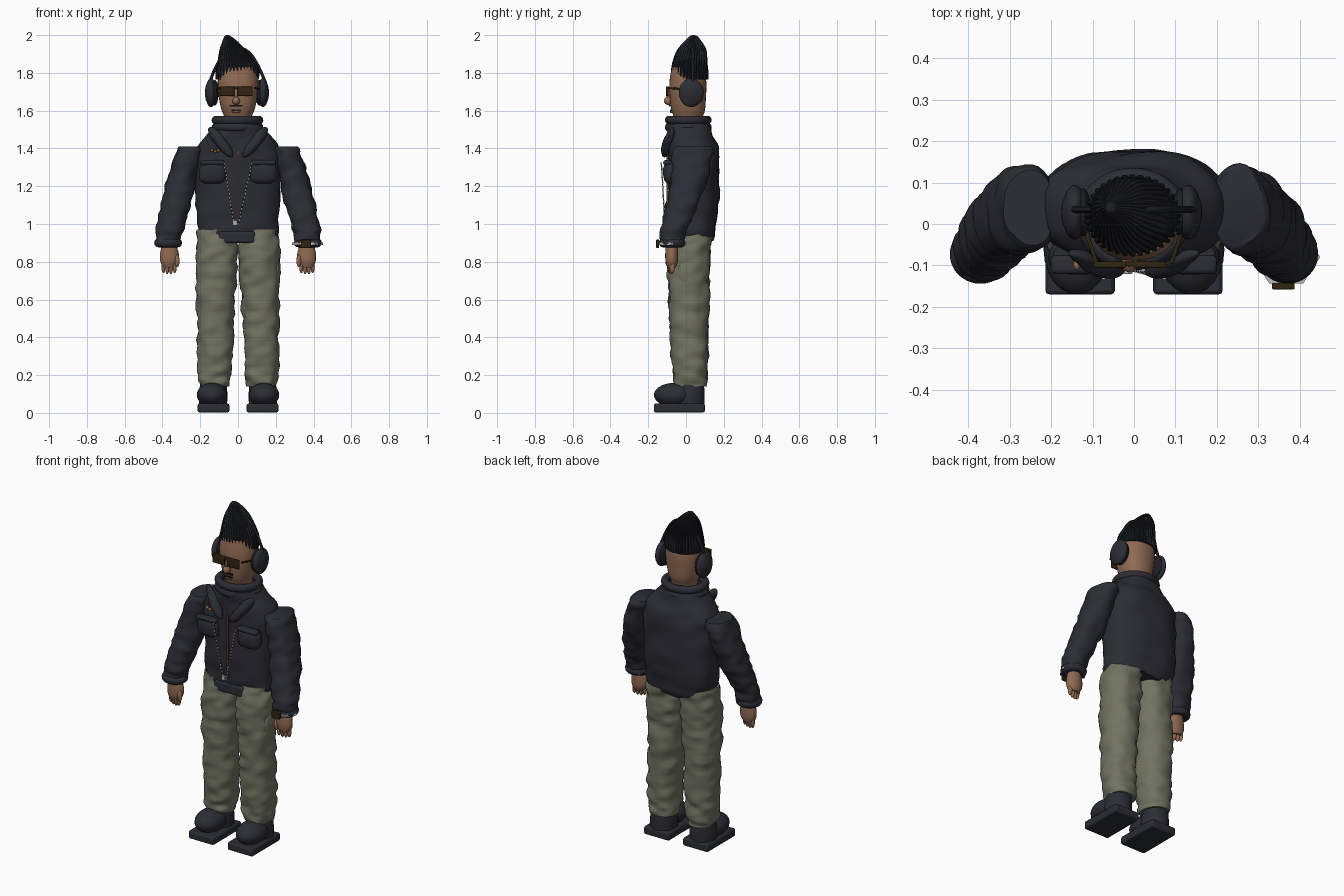
import bpy, math, random
from mathutils import Vector, noise

if "Cube" in bpy.data.objects:
    bpy.data.objects.remove(bpy.data.objects["Cube"], do_unlink=True)
random.seed(4)


def material(name, r, g, b):
    m = bpy.data.materials.new(name)
    m.use_nodes = True
    m.diffuse_color = (r, g, b, 1)
    m.node_tree.nodes["Principled BSDF"].inputs["Base Color"].default_value = (r, g, b, 1)
    return m


CLOTH = material("charcoal cloth", 0.025, 0.026, 0.035)
KNIT = material("black knit", 0.012, 0.013, 0.017)
KHAKI = material("khaki", 0.165, 0.17, 0.12)
SKIN = material("skin", 0.28, 0.145, 0.085)
LENS = material("dark amber", 0.03, 0.018, 0.005)
METAL = material("pale metal", 0.5, 0.5, 0.52)
BROWN = material("zip brown", 0.1, 0.05, 0.035)
ORANGE = material("badge orange", 0.35, 0.15, 0.06)


def finish(ob, name, mat, angle=50):
    ob.name = name
    ob.data.materials.clear()
    ob.data.materials.append(mat)
    bpy.ops.object.select_all(action='DESELECT')
    ob.select_set(True)
    bpy.context.view_layer.objects.active = ob
    bpy.ops.object.shade_smooth_by_angle(angle=math.radians(angle))
    return ob


def spline(keys, steps):
    """Catmull-Rom samples through tuples of numbers."""
    out = []
    for i in range(len(keys) - 1):
        a, b, c, d = (keys[max(0, min(len(keys) - 1, i + k))] for k in (-1, 0, 1, 2))
        for s in range(steps):
            t = s / steps
            out.append([0.5 * (2*q + (r-p)*t + (2*p-5*q+4*r-s2)*t*t + (3*q-p-3*r+s2)*t**3)
                        for p, q, r, s2 in zip(a, b, c, d)])
    return out + [list(keys[-1])]


def loft(name, keys, mat, power=2.0, segs=32, steps=4, fold=0.0, freq=12, rib=None, hem=None, angle=50):
    """Stack of rounded rings; each key is centre x, y, z and radius x, y."""
    verts, faces = [], []
    rings = spline(keys, steps)
    for k, (cx, cy, z, rx, ry) in enumerate(rings):
        for i in range(segs):
            a = 2 * math.pi * i / segs
            c, s = math.cos(a), math.sin(a)
            px = math.copysign(abs(c) ** (2 / power), c)
            py = math.copysign(abs(s) ** (2 / power), s)
            g = rib(i) if rib else 1
            p = Vector((cx + px * rx * g, cy + py * ry * g, z))
            if fold:
                n = noise.noise(Vector((p.x, p.y, p.z * 1.8)) * freq)
                p += Vector((c, s, 0)) * n * fold
            if hem and k == 0:
                p.z = hem(p)
            verts.append(p)
    for k in range(len(rings) - 1):
        for i in range(segs):
            j = (i + 1) % segs
            faces.append((k*segs + i, k*segs + j, (k+1)*segs + j, (k+1)*segs + i))
    faces.append(tuple(reversed(range(segs))))
    faces.append(tuple(range((len(rings) - 1) * segs, len(rings) * segs)))
    me = bpy.data.meshes.new(name)
    me.from_pydata(verts, [], faces)
    ob = bpy.data.objects.new(name, me)
    bpy.context.collection.objects.link(ob)
    return finish(ob, name, mat, angle)


def ball(name, loc, size, mat, direction=None):
    """Ellipsoid; its local z can be aimed along a direction."""
    bpy.ops.mesh.primitive_uv_sphere_add(segments=24, ring_count=14, location=loc)
    ob = bpy.context.object
    ob.scale = size
    if direction:
        ob.rotation_euler = Vector(direction).to_track_quat('Z', 'Y').to_euler()
    return finish(ob, name, mat)


def box(name, loc, size, mat, bevel=0.0, tilt=(0, 0, 0)):
    bpy.ops.mesh.primitive_cube_add(size=1, location=loc, rotation=tilt)
    ob = bpy.context.object
    ob.scale = size
    bpy.ops.object.transform_apply(location=False, rotation=False, scale=True)
    if bevel:
        m = ob.modifiers.new("bevel", 'BEVEL')
        m.width, m.segments = bevel, 2
    return finish(ob, name, mat, 35)


def ring(name, loc, rx, ry, thick, mat):
    bpy.ops.mesh.primitive_torus_add(major_radius=1, minor_radius=thick / rx, location=loc,
                                     major_segments=40, minor_segments=12)
    ob = bpy.context.object
    ob.scale = (rx, ry, rx)
    return finish(ob, name, mat)


def tube(name, pts, radius, mat):
    cu = bpy.data.curves.new(name, 'CURVE')
    cu.dimensions, cu.bevel_depth, cu.bevel_resolution = '3D', radius, 2
    sp = cu.splines.new('POLY')
    sp.points.add(len(pts) - 1)
    for p, q in zip(sp.points, pts):
        p.co = (*q, 1)
    ob = bpy.data.objects.new(name, cu)
    cu.materials.append(mat)
    bpy.context.collection.objects.link(ob)


# Jacket body with a ragged hem
def hem(p):
    if p.y < 0 and abs(p.x + 0.01) < 0.1:
        return 0.90
    return 0.93 + random.uniform(-0.025, 0.025)


loft("jacket_body", [(0, .035, .92, .20, .105), (0, .037, .96, .213, .118), (0, .042, 1.1, .222, .13),
                     (0, .04, 1.3, .225, .133), (0, .035, 1.41, .215, .13), (0, .02, 1.48, .155, .118),
                     (0, .012, 1.53, .12, .11)], CLOTH, 2.5, 48, 5, .012, 9, hem=hem)
box("jacket_front_flap", (-.005, -.075, .93), (.19, .025, .06), CLOTH, .01)
for k, z in enumerate((1.512, 1.55)):
    ring(f"collar_roll_{k}", (-.003, .012, z), .114, .103, .023, CLOTH)

# Head and face
loft("head", [(0, .012, 1.5, .065, .07), (0, .012, 1.56, .07, .075), (0, .012, 1.6, .086, .088),
              (0, .01, 1.66, .10, .095), (0, .01, 1.75, .108, .098), (0, .01, 1.83, .095, .085)], SKIN, 2.2)
ball("nose", (-.01, -.093, 1.652), (.02, .024, .022), SKIN)
ball("nose_bridge", (-.01, -.085, 1.685), (.011, .02, .035), SKIN)
box("moustache", (-.01, -.086, 1.626), (.07, .009, .009), KNIT)
box("mouth", (-.01, -.079, 1.603), (.05, .009, .008), KNIT)
ball("lower_lip", (-.01, -.076, 1.594), (.022, .01, .007), SKIN)

# Sunglasses
box("glasses_bridge", (-.012, -.096, 1.722), (.17, .01, .012), LENS)
for side, x in (("right", -.058), ("left", .038)):
    box(f"{side}_lens", (x, -.099, 1.703), (.08, .014, .052), LENS, .004)
for side, s in (("right", -1), ("left", 1)):
    tube(f"{side}_temple", [(s * .09, -.095, 1.72), (s * .112, -.03, 1.715), (s * .115, .02, 1.71)], .005, LENS)

# Ribbed pointed hat
loft("knit_hat", [(-.005, .02, 1.765, .112, .098), (-.003, .02, 1.80, .114, .098), (-.006, .02, 1.85, .102, .092),
                  (-.027, .03, 1.92, .07, .077), (-.044, .038, 1.97, .037, .042), (-.055, .04, 1.995, .016, .018),
                  (-.055, .04, 2.0, .003, .003)],
     KNIT, 2, 144, 5, rib=lambda i: 1 + (.02, .005, -.05, .005)[i % 4], angle=30)

# Headphones
tube("headband", spline([(-.15, .035, 1.75), (-.118, .035, 1.83), (-.07, .035, 1.90), (-.01, .035, 1.93),
                         (.05, .035, 1.915), (.10, .035, 1.85), (.145, .035, 1.75)], 5), .008, KNIT)
for side, s, x in (("right", -1, -.143), ("left", 1, .132)):
    ball(f"{side}_ear_cup", (x, .028, 1.695), (.03, .066, .076), CLOTH)
    ball(f"{side}_ear_cushion", (x - s * .02, .028, 1.695), (.02, .058, .068), KNIT)
    ball(f"{side}_cup_cap", (x + s * .018, .028, 1.695), (.014, .042, .05), CLOTH)

# Limbs and paired jacket parts
for side, s in (("right", -1), ("left", 1)):
    loft(f"{side}_sleeve", [(s*.37, -.073, .90, .066, .062), (s*.363, -.066, .96, .072, .068),
                            (s*.345, -.04, 1.04, .077, .078), (s*.317, -.005, 1.15, .08, .09),
                            (s*.288, .025, 1.28, .075, .10), (s*.258, .037, 1.385, .068, .103),
                            (s*.25, .037, 1.41, .062, .09)], CLOTH, 2.2, 32, 6, .014, 14)
    ring(f"{side}_cuff", (s * .37, -.073, .90), .05, .048, .024, CLOTH)
    loft(f"{side}_hand", [(s*.366, -.076, .77, .03, .022), (s*.364, -.076, .80, .047, .032),
                          (s*.363, -.076, .84, .05, .034), (s*.365, -.075, .90, .036, .032)], SKIN)
    for k in range(4):
        ball(f"{side}_finger_{k}", (s * (.335 + .02 * k), -.085 + .004 * k, .772 - .006 * (k in (1, 2))),
             (.0105, .014, .032), SKIN)
    ball(f"{side}_thumb", (s * .322, -.095, .805), (.013, .014, .033), SKIN)

    loft(f"{side}_trouser_leg", [(s*.125, .027, .14, .08, .083), (s*.125, .022, .17, .083, .088),
                                 (s*.123, .018, .3, .092, .096), (s*.12, .016, .5, .096, .102),
                                 (s*.116, .015, .7, .106, .108), (s*.112, .018, .86, .109, .112),
                                 (s*.108, .03, .97, .10, .105)], KHAKI, 2.3, 36, 9, .016, 13)
    ball(f"{side}_thigh_pocket", (s * .203, .01, .74), (.02, .052, .075), KHAKI)

    # Boots
    box(f"{side}_sole", (s * .13, -.035, .026), (.168, .27, .048), CLOTH, .01)
    ball(f"{side}_boot_toe", (s * .138, -.062, .095), (.08, .108, .064), CLOTH)
    loft(f"{side}_boot_heel", [(s*.132, .02, .04, .074, .078), (s*.132, .02, .10, .076, .078),
                               (s*.13, .025, .16, .068, .07)], CLOTH)

    # Chest pockets, flaps, lapels
    loft(f"{side}_chest_pocket", [(s*.135, -.078, 1.215, .04, .02), (s*.135, -.08, 1.235, .068, .036),
                                  (s*.135, -.08, 1.29, .07, .042), (s*.135, -.078, 1.325, .06, .03)], CLOTH, 2.6)
    box(f"{side}_pocket_flap", (s * .135, -.098, 1.325), (.13, .045, .025), CLOTH, .01)
    ball(f"{side}_lapel", (s * .082, -.098, 1.42), (.03, .028, .085), CLOTH, (s * .09, .03, .11))
    ball(f"{side}_lapel_roll", (s * .105, -.088, 1.45), (.02, .03, .08), CLOTH, (s * .08, .03, .10))

    # Slanted zips made of small teeth
    top, low = Vector((s * .073, -.13, 1.32)), Vector((s * .012 - .01, -.112, 1.0))
    tube(f"{side}_zip_tape", [top, low], .003, KNIT)
    for k in range(17):
        p = top.lerp(low, k / 16)
        box(f"{side}_zip_tooth_{k}", p, (.008, .008, .011), METAL)

box("centre_zip", (0, -.098, 1.2), (.009, .009, .38), BROWN)
box("zip_pull", (-.016, -.115, 1.005), (.025, .012, .028), METAL, .003)

# Badge with ragged wings
for k, (x, z) in enumerate(((-.138, 1.39), (-.12, 1.384), (-.104, 1.388))):
    ball(f"badge_{k}", (x, -.097, z), (.014, .009, .008), ORANGE, (1, 0, .3))

# Wristwatch
loft("watch_band", [(.367, -.08, .89, .082, .073), (.367, -.08, .902, .082, .073)], METAL, 2, 6, 1)
box("watch_face", (.36, -.15, .896), (.055, .016, .045), LENS, .004)
